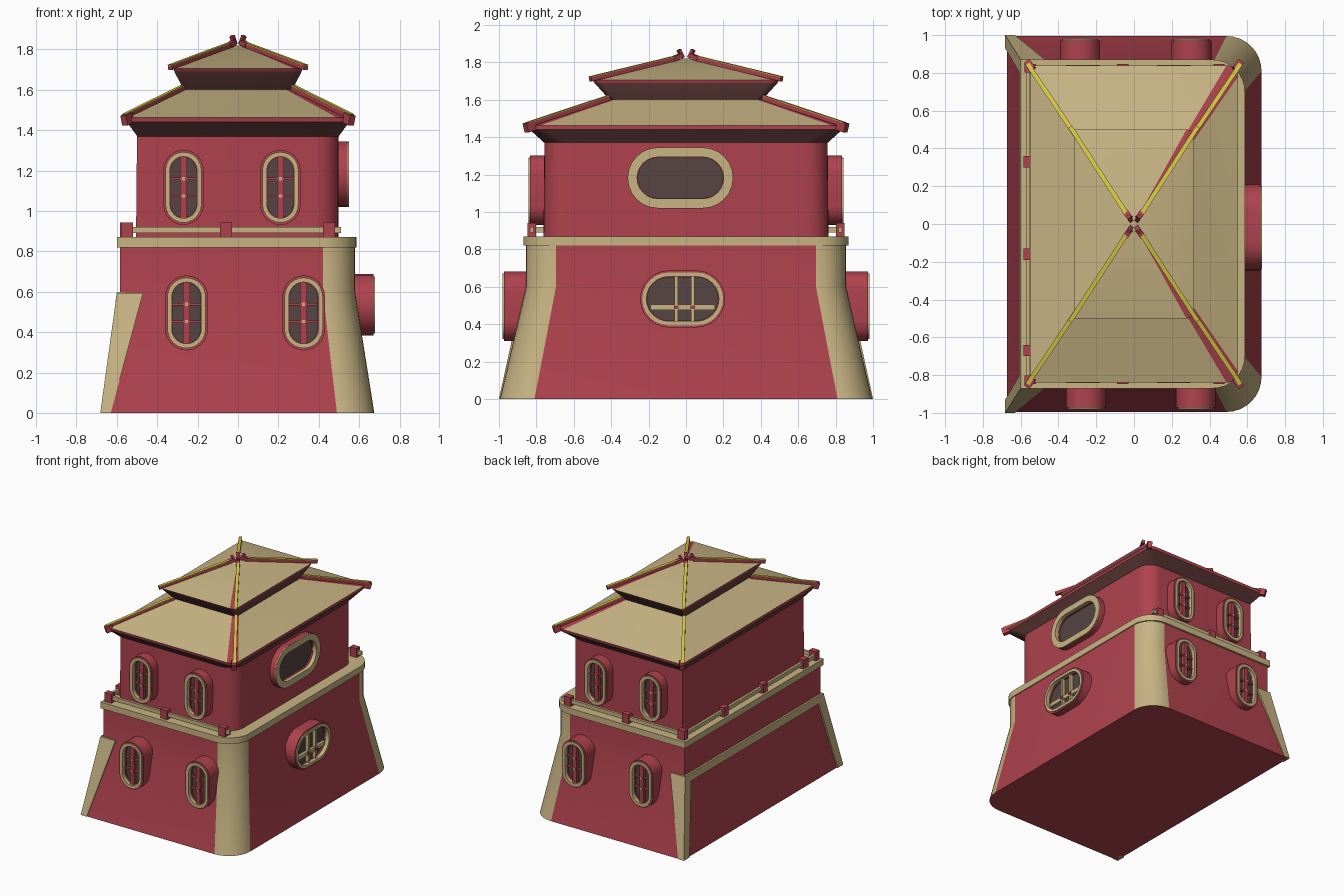
import bpy, bmesh
from math import pi, cos, sin, radians
from mathutils import Vector

if "Cube" in bpy.data.objects:
    bpy.data.objects.remove(bpy.data.objects["Cube"])

MATS = []
for nm, c in [("red", (.43, .055, .075)), ("tan", (.58, .46, .23)), ("dark", (.09, .06, .055)),
              ("brown", (.13, .05, .045)), ("yellow", (.68, .58, .06))]:
    m = bpy.data.materials.new(nm)
    m.diffuse_color = (*c, 1)
    m.use_nodes = True
    m.node_tree.nodes["Principled BSDF"].inputs["Base Color"].default_value = m.diffuse_color
    MATS.append(m)
RED, TAN, DARK, BROWN, YELLOW = range(5)


def finish(name, bm, angle=35):
    bmesh.ops.recalc_face_normals(bm, faces=bm.faces)
    me = bpy.data.meshes.new(name)
    bm.to_mesh(me)
    bm.free()
    for m in MATS:
        me.materials.append(m)
    ob = bpy.data.objects.new(name, me)
    bpy.context.collection.objects.link(ob)
    bpy.ops.object.select_all(action='DESELECT')
    ob.select_set(True)
    bpy.context.view_layer.objects.active = ob
    bpy.ops.object.shade_smooth_by_angle(angle=radians(angle))
    return ob


def loft(bm, rings, mat, cap=None):
    """Skin closed rings of 3D points; mat is an index or f(section, side)."""
    vs = [[bm.verts.new(p) for p in r] for r in rings]
    n = len(vs[0])
    for i in range(len(vs) - 1):
        for j in range(n):
            k = (j + 1) % n
            f = bm.faces.new((vs[i][j], vs[i][k], vs[i + 1][k], vs[i + 1][j]))
            f.material_index = mat(i, j) if callable(mat) else mat
    for r in (vs[0], vs[-1]):
        f = bm.faces.new(r)
        f.material_index = cap if cap is not None else (mat if not callable(mat) else 0)


N = 8  # segments in each rounded corner


def plan(z, x0, x1, y, r):
    """Footprint with square left corners and rounded right corners."""
    p = [(x0, y, z), (x0, -y, z)]
    for cy, a0 in ((-y + r, -pi / 2), (y - r, 0)):
        for i in range(N + 1):
            a = a0 + pi / 2 * i / N
            p.append((x1 - r + r * cos(a), cy + r * sin(a), z))
    return p


def is_corner(j):
    return 2 <= j < 2 + N or 3 + N <= j < 3 + 2 * N


def rect(z, x0, x1, y0, y1):
    return [(x0, y0, z), (x1, y0, z), (x1, y1, z), (x0, y1, z)]


def box(bm, x0, x1, y0, y1, z0, z1, mat):
    loft(bm, [rect(z0, x0, x1, y0, y1), rect(z1, x0, x1, y0, y1)], mat)


def bar(bm, a, b, w, h, mat, lift=0):
    """Rectangular beam from a to b, resting on the line and rising by h."""
    a, b = Vector(a), Vector(b)
    d = (b - a).normalized()
    s = d.cross(Vector((0, 0, 1))).normalized() * w / 2
    u = s.cross(d).normalized()
    lo, hi = u * lift, u * (lift + h)
    loft(bm, [[p - s + lo, p + s + lo, p + s + hi, p - s + hi] for p in (a, b)], mat)


# Lower storey with tan rounded corners on the right
bm = bmesh.new()
loft(bm, [plan(0, -.672, .675, .995, .185), plan(.6, -.585, .58, .855, .16),
          plan(.868, -.585, .58, .855, .16)], lambda i, j: TAN if is_corner(j) else RED, RED)
finish("lower_storey", bm, 20)

# Ledge between the storeys
bm = bmesh.new()
loft(bm, [plan(.82, -.6, .587, .87, .17), plan(.87, -.6, .587, .87, .17)], TAN, TAN)
finish("ledge", bm)

# Tan buttresses on the left corners and the strip joining them
bm = bmesh.new()
for s in (-1, 1):
    loft(bm, [rect(0, -.682, -.63, s * 1, s * .93), rect(.595, -.6, -.47, s * .87, s * .79)], TAN)
loft(bm, [rect(.54, -.608, -.56, -.86, .86), rect(.597, -.6, -.56, -.86, .86)], TAN)
finish("left_buttresses", bm)

# Upper storey
bm = bmesh.new()
loft(bm, [plan(.86, -.505, .497, .762, .12), plan(1.39, -.5, .497, .757, .12)], RED)
finish("upper_storey", bm)

# Railing on front, back and left
bm = bmesh.new()
for s in (-1, 1):
    box(bm, -.56, .51, s * .825 - .01, s * .825 + .01, .89, .92, TAN)
    for x in (-.55, -.06, .45):
        box(bm, x - .03, x + .03, s * .825 - .022, s * .825 + .022, .868, .942, RED)
box(bm, -.572, -.552, -.82, .82, .89, .92, TAN)
for y in (-.67, -.16, .33):
    box(bm, -.585, -.54, y - .03, y + .03, .868, .942, RED)
finish("railing", bm)

# Two-tier roof
bm = bmesh.new()
tiers = [(1.37, .499, .758, .12), (1.44, .55, .835, .06), (1.462, .55, .84, .06), (1.602, .27, .41, .035),
         (1.69, .315, .49, .04), (1.705, .318, .5, .04), (1.82, .015, .02, .004)]
skin = [BROWN, RED, TAN, BROWN, RED, TAN]
loft(bm, [plan(z, -x, x, y, r) for z, x, y, r in tiers],
     lambda i, j: RED if skin[i] == TAN and is_corner(j) else skin[i], TAN)
finish("roof", bm, 20)

# Hip ridges, eave blocks and upturned finials
bm = bmesh.new()
for sx in (-1, 1):
    for sy in (-1, 1):
        P = lambda x, y, z: (sx * x, sy * y, z)
        for a, b in (((.27, .41, 1.598), (.56, .842, 1.455)),
                     ((.03, .04, 1.812), (.335, .51, 1.698))):
            bar(bm, P(*a), P(*b), .024, .022, RED)
            bar(bm, P(*a), P(*b), .024, .005, YELLOW, .022)
        bar(bm, P(.528, .81, 1.44), P(.56, .852, 1.424), .035, .05, RED)
        bar(bm, P(.045, .065, 1.81), P(.018, .028, 1.825), .03, .022, RED)
        bar(bm, P(.02, .025, 1.82), P(.034, .045, 1.862), .022, .018, RED)
finish("hip_ridges", bm)


def stadium(w, h, n=12):
    r = min(w, h) / 2
    ex, ey = w / 2 - r, h / 2 - r
    start = 0 if h >= w else -pi / 2
    out = []
    for k in range(2):
        s = 1 - 2 * k
        for i in range(n + 1):
            a = start + k * pi + pi * i / n
            out.append((s * ex + r * cos(a), s * ey + r * sin(a)))
    return out


def window(name, place, w, h, d0, d1, style):
    """Projecting stadium window; local axes are across, up and outward."""
    bm = bmesh.new()
    ring = lambda a, b, d: [place(u, v, d) for u, v in stadium(w - a, h - a)]

    def tube(outer, inner, lo, hi, mat):
        rs = [ring(outer, 0, lo), ring(outer, 0, hi), ring(inner, 0, hi), ring(inner, 0, lo)]
        vs = [[bm.verts.new(p) for p in r] for r in rs]
        n = len(rs[0])
        for i in range(4):
            for j in range(n):
                k, l = (j + 1) % n, (i + 1) % 4
                bm.faces.new((vs[i][j], vs[i][k], vs[l][k], vs[l][j])).material_index = mat

    def lbox(u0, u1, v0, v1, lo, hi, mat):
        loft(bm, [[place(u, v, d) for u, v in ((u0, v0), (u1, v0), (u1, v1), (u0, v1))]
                  for d in (lo, hi)], mat)

    t = .08 if style == "plain" else .045
    edge = .006 if style == "plain" else .026
    tube(0, edge, d0, d1 - .008, RED)
    tube(edge - .004, t + .022, d1 - .03, d1, TAN)
    tube(edge, t + .03, d0, d1 - .03, RED)
    loft(bm, [ring(t + .01, 0, d0), ring(t + .01, 0, d1 - .042)], DARK)
    lo, hi = d1 - .045, d1 - .015
    e = .034
    if style == "upright":
        lbox(-.017, .017, -h / 2 + e, h / 2 - e, lo, hi, RED)
        for v in (-.043, .043):
            lbox(-w / 2 + e, w / 2 - e, v - .006, v + .006, lo, hi - .006, RED)
            lbox(-.008, .008, v - .008, v + .008, lo, hi + .005, TAN)
    elif style == "wide":
        for u in (-.035, .055):
            lbox(u - .009, u + .009, -h / 2 + e, h / 2 - e, lo, hi, TAN)
            lbox(u - .012, u + .012, -.055, -.035, lo, hi + .004, RED)
        lbox(-w / 2 + .055, w / 2 - .055, -.06, -.03, lo, hi - .005, TAN)
    finish(name, bm)


# Windows on front and back
for side, s, lowx in (("front", -1, (-.255, .325)), ("back", 1, (-.285, .305))):
    for cx in lowx:
        window(f"{side}_lower_window", lambda u, v, d: (cx + u, s * d, .495 + v),
               .212, .372, .8, .98, "upright")
    for cx in (-.27, .21):
        window(f"{side}_upper_window", lambda u, v, d: (cx + u, s * d, 1.117 + v),
               .2, .372, .7, .842, "upright")

# Windows on the right side
window("right_lower_window", lambda u, v, d: (d, -.018 + u, .535 + v), .455, .305, .5, .678, "wide")
window("right_upper_window", lambda u, v, d: (d, -.03 + u, 1.182 + v), .565, .325, .42, .55, "plain")
